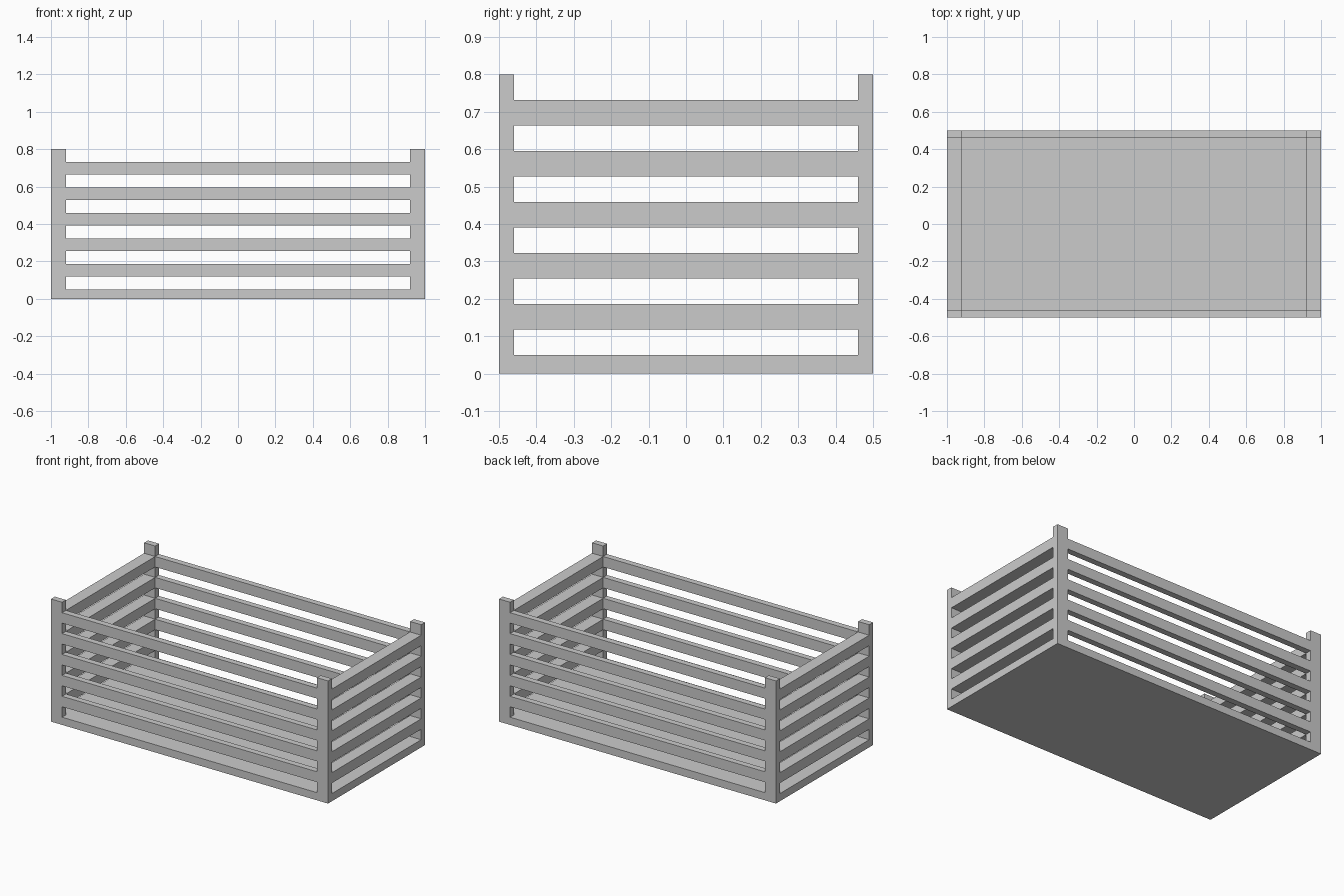
import bpy

if "Cube" in bpy.data.objects:
    bpy.data.objects.remove(bpy.data.objects["Cube"])

L, W, H = 2.0, 1.0, 0.8        # outer size
BASE = 0.05                    # floor thickness
PX, PY = 0.08, 0.04            # corner post section
SLATS = 5
STEP = (H - BASE) / (2 * SLATS + 1)   # slat height equals gap height


def box(name, lo, hi):
    """Box between two opposite corners."""
    size = [b - a for a, b in zip(lo, hi)]
    centre = [(a + b) / 2 for a, b in zip(lo, hi)]
    bpy.ops.mesh.primitive_cube_add(size=1, location=centre)
    ob = bpy.context.object
    ob.name = name
    ob.scale = size
    bpy.ops.object.transform_apply(location=False, rotation=False, scale=True)
    return ob


x, y = L / 2, W / 2
xi, yi = x - PX, y - PY

# Solid floor
box("floor_panel", (-x, -y, 0), (x, y, BASE))

# Corner posts standing on the floor
for sx, lr in ((-1, "left"), (1, "right")):
    for sy, fb in ((-1, "front"), (1, "back")):
        xs, ys = sorted((sx * xi, sx * x)), sorted((sy * yi, sy * y))
        box(f"{fb}_{lr}_post", (xs[0], ys[0], BASE), (xs[1], ys[1], H))

# Horizontal slats between the posts, on all four sides
for i in range(SLATS):
    z0 = BASE + STEP * (2 * i + 1)
    z1 = z0 + STEP
    box(f"front_slat_{i + 1}", (-xi, -y, z0), (xi, -yi, z1))
    box(f"back_slat_{i + 1}", (-xi, yi, z0), (xi, y, z1))
    box(f"left_slat_{i + 1}", (-x, -yi, z0), (-xi, yi, z1))
    box(f"right_slat_{i + 1}", (xi, -yi, z0), (x, yi, z1))
